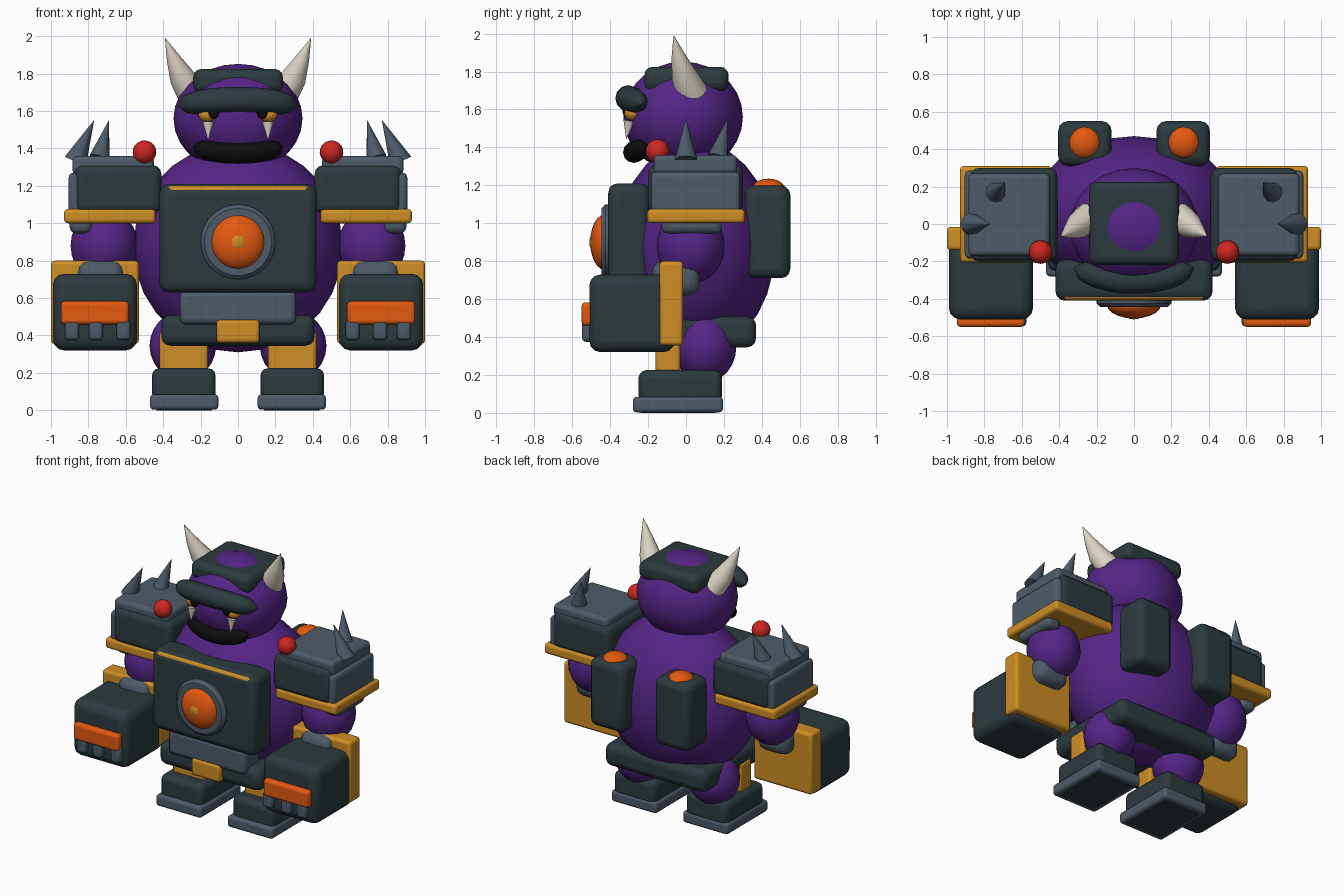
import bpy
import bmesh
from mathutils import Vector, Matrix

cube = bpy.data.objects.get("Cube")
if cube:
    bpy.data.objects.remove(cube, do_unlink=True)


def material(name, r, g, b):
    mat = bpy.data.materials.new(name)
    mat.use_nodes = True
    mat.diffuse_color = (r, g, b, 1)
    bsdf = mat.node_tree.nodes["Principled BSDF"]
    bsdf.inputs["Base Color"].default_value = (r, g, b, 1)
    bsdf.inputs["Roughness"].default_value = 0.6
    return mat


PURPLE = material("purple_hide", 0.09, 0.018, 0.24)
DARK = material("dark_slate", 0.025, 0.042, 0.048)
STEEL = material("steel_grey", 0.075, 0.105, 0.14)
AMBER = material("amber", 0.62, 0.27, 0.018)
ORANGE = material("orange", 0.78, 0.10, 0.005)
RED = material("red", 0.62, 0.02, 0.015)
BONE = material("bone", 0.72, 0.67, 0.56)
BLACK = material("black", 0.004, 0.004, 0.004)


def finish(bm, name, mat, bevel=0.0, segments=3):
    mesh = bpy.data.meshes.new(name)
    bm.to_mesh(mesh)
    bm.free()
    mesh.materials.append(mat)
    obj = bpy.data.objects.new(name, mesh)
    bpy.context.collection.objects.link(obj)
    if bevel:
        mod = obj.modifiers.new("rounded_edges", "BEVEL")
        mod.width = bevel
        mod.segments = segments
    bpy.ops.object.select_all(action="DESELECT")
    obj.select_set(True)
    bpy.context.view_layer.objects.active = obj
    bpy.ops.object.shade_smooth_by_angle(angle=0.7)
    return obj


def box(name, mat, x, y, z, bevel=0.02):
    """Rounded box from its (min, max) range on each axis."""
    bm = bmesh.new()
    bmesh.ops.create_cube(bm, size=1)
    for v in bm.verts:
        v.co = [(lo + hi) / 2 + c * (hi - lo) for c, (lo, hi) in zip(v.co, (x, y, z))]
    if x[0] > x[1]:
        bmesh.ops.reverse_faces(bm, faces=bm.faces)
    return finish(bm, name, mat, bevel)


def ball(name, mat, centre, radii, segs=20):
    bm = bmesh.new()
    bmesh.ops.create_uvsphere(bm, u_segments=segs, v_segments=segs // 2 + 2, radius=1)
    bmesh.ops.scale(bm, vec=radii, verts=bm.verts)
    bmesh.ops.translate(bm, vec=centre, verts=bm.verts)
    return finish(bm, name, mat)


def tube(name, mat, points, radii, sides=12, squash=1.0):
    """Capped tube of varying radius along a path; squash scales it sideways."""
    bm = bmesh.new()
    pts = [Vector(p) for p in points]
    rings = []
    for i, p in enumerate(pts):
        along = pts[min(i + 1, len(pts) - 1)] - pts[max(i - 1, 0)]
        rot = along.to_track_quat("Z", "Y").to_matrix().to_4x4()
        place = Matrix.Translation(p) @ rot @ Matrix.Diagonal((squash, 1, 1, 1))
        ring = bmesh.ops.create_circle(bm, segments=sides, radius=radii[i], matrix=place)
        rings.append(ring["verts"])
    for a, b in zip(rings, rings[1:]):
        for j in range(sides):
            k = (j + 1) % sides
            bm.faces.new((a[j], a[k], b[k], b[j]))
    bm.faces.new(rings[0][::-1])
    bm.faces.new(rings[-1])
    bmesh.ops.recalc_face_normals(bm, faces=bm.faces)
    return finish(bm, name, mat)


def arc(name, mat, half_width, front, back, mid_z, end_z, radius):
    """Thick bowed strip across the face, rounded at the ends."""
    steps = [i / 8 for i in range(-8, 9)]
    pts = [(half_width * t, front + (back - front) * t * t,
            mid_z + (end_z - mid_z) * t * t) for t in steps]
    return tube(name, mat, pts, [radius * (1 - abs(t) ** 5) ** 0.5 + 0.002 for t in steps])


# Torso and armour
ball("torso", PURPLE, (0, 0.05, 0.87), (0.56, 0.42, 0.56), 24)
box("chest_plate", DARK, (-0.42, 0.42), (-0.41, -0.19), (0.63, 1.21), 0.05)
box("chest_trim", AMBER, (-0.38, 0.38), (-0.405, -0.35), (1.10, 1.20))
box("belly_plate", STEEL, (-0.31, 0.31), (-0.37, -0.18), (0.46, 0.64), 0.03)
box("belt", DARK, (-0.41, 0.41), (-0.34, 0.37), (0.345, 0.51), 0.05)
box("belt_buckle", AMBER, (-0.115, 0.115), (-0.38, -0.30), (0.36, 0.485))

# Chest emblem
tube("emblem_ring", STEEL, [(0, y, 0.9) for y in (-0.37, -0.425, -0.445)],
     [0.2, 0.2, 0.18], 28)
ball("emblem_dome", ORANGE, (0, -0.43, 0.9), (0.145, 0.075, 0.145))
ball("emblem_centre", AMBER, (0, -0.47, 0.9), (0.06, 0.04, 0.06), 16)

# Head and face
ball("head", PURPLE, (0, -0.015, 1.56), (0.345, 0.315, 0.292), 24)
box("head_cap", DARK, (-0.24, 0.24), (-0.22, 0.225), (1.695, 1.825), 0.045)
arc("brow", DARK, 0.32, -0.305, -0.23, 1.66, 1.63, 0.066)
arc("mouth", BLACK, 0.24, -0.275, -0.21, 1.375, 1.41, 0.055)

for side, s in (("left", 1), ("right", -1)):

    def sbox(name, mat, x, y, z, bevel=0.02):
        xs = sorted((s * x[0], s * x[1]))
        return box(f"{side}_{name}", mat, xs, y, z, bevel)

    def sball(name, mat, c, r, segs=20):
        return ball(f"{side}_{name}", mat, (s * c[0], c[1], c[2]), r, segs)

    def stube(name, mat, points, radii, sides=12):
        pts = [(s * x, y, z) for x, y, z in points]
        return tube(f"{side}_{name}", mat, pts, radii, sides)

    # Eyes, fangs and horns
    sball("eye", AMBER, (0.16, -0.28, 1.58), (0.052, 0.045, 0.04), 16)
    sball("pupil", BLACK, (0.132, -0.31, 1.59), (0.032, 0.025, 0.032), 12)
    stube("fang", BONE, [(0.16, -0.30, 1.54), (0.16, -0.315, 1.445)], [0.03, 0.001])
    stube("horn", BONE, [(0.24, 0.03, 1.69), (0.3, -0.01, 1.78), (0.345, -0.04, 1.88),
                         (0.39, -0.065, 1.99)], [0.085, 0.068, 0.038, 0.001], 14)

    # Shoulder guard
    sbox("shoulder_box", DARK, (0.41, 0.875), (-0.2, 0.3), (1.05, 1.31), 0.045)
    sbox("shoulder_cap", STEEL, (0.45, 0.885), (-0.17, 0.27), (1.26, 1.36), 0.025)
    sbox("shoulder_side", STEEL, (0.82, 0.905), (-0.185, 0.285), (1.03, 1.27), 0.025)
    sbox("shoulder_trim", AMBER, (0.44, 0.93), (-0.205, 0.31), (1.0, 1.075))
    sbox("arm_collar", STEEL, (0.78, 0.9), (-0.13, 0.19), (0.945, 1.06), 0.035)
    stube("inner_spike", STEEL, [(0.74, 0.17, 1.35), (0.69, 0.22, 1.55)], [0.055, 0.001], 10)
    stube("outer_spike", STEEL, [(0.87, 0, 1.33), (0.77, 0, 1.55)], [0.062, 0.001], 10)
    sball("shoulder_lamp", RED, (0.5, -0.15, 1.38), (0.063, 0.063, 0.063), 16)

    # Arm and fist
    sball("arm", PURPLE, (0.715, 0.025, 0.88), (0.18, 0.18, 0.2))
    sbox("wrist", STEEL, (0.61, 0.86), (-0.18, 0.075), (0.62, 0.8), 0.06)
    sbox("cuff", AMBER, (0.53, 1.0), (-0.14, -0.015), (0.355, 0.8), 0.02)
    sbox("fist", DARK, (0.54, 0.99), (-0.51, -0.06), (0.32, 0.73), 0.06)
    sbox("fist_bar", ORANGE, (0.583, 0.947), (-0.55, -0.48), (0.46, 0.583))
    for i, x in enumerate((0.613, 0.76, 0.887)):
        sbox(f"knuckle_{i + 1}", STEEL, (x - 0.037, x + 0.037), (-0.548, -0.48),
             (0.375, 0.485))

    # Leg and foot
    sball("leg", PURPLE, (0.295, 0.1, 0.345), (0.178, 0.165, 0.185))
    sbox("shin_guard", AMBER, (0.16, 0.42), (-0.16, -0.03), (0.19, 0.42))
    sbox("foot", DARK, (0.12, 0.46), (-0.25, 0.19), (0.05, 0.225), 0.04)
    sbox("sole", STEEL, (0.105, 0.47), (-0.28, 0.195), (0.003, 0.085))
    sbox("tread", DARK, (0.14, 0.435), (-0.24, 0.155), (0, 0.008), 0)

    # Back tank
    sbox("tank", DARK, (0.12, 0.405), (0.31, 0.55), (0.71, 1.2), 0.05)
    sball("tank_cap", ORANGE, (0.265, 0.435, 1.18), (0.088, 0.088, 0.055), 16)
